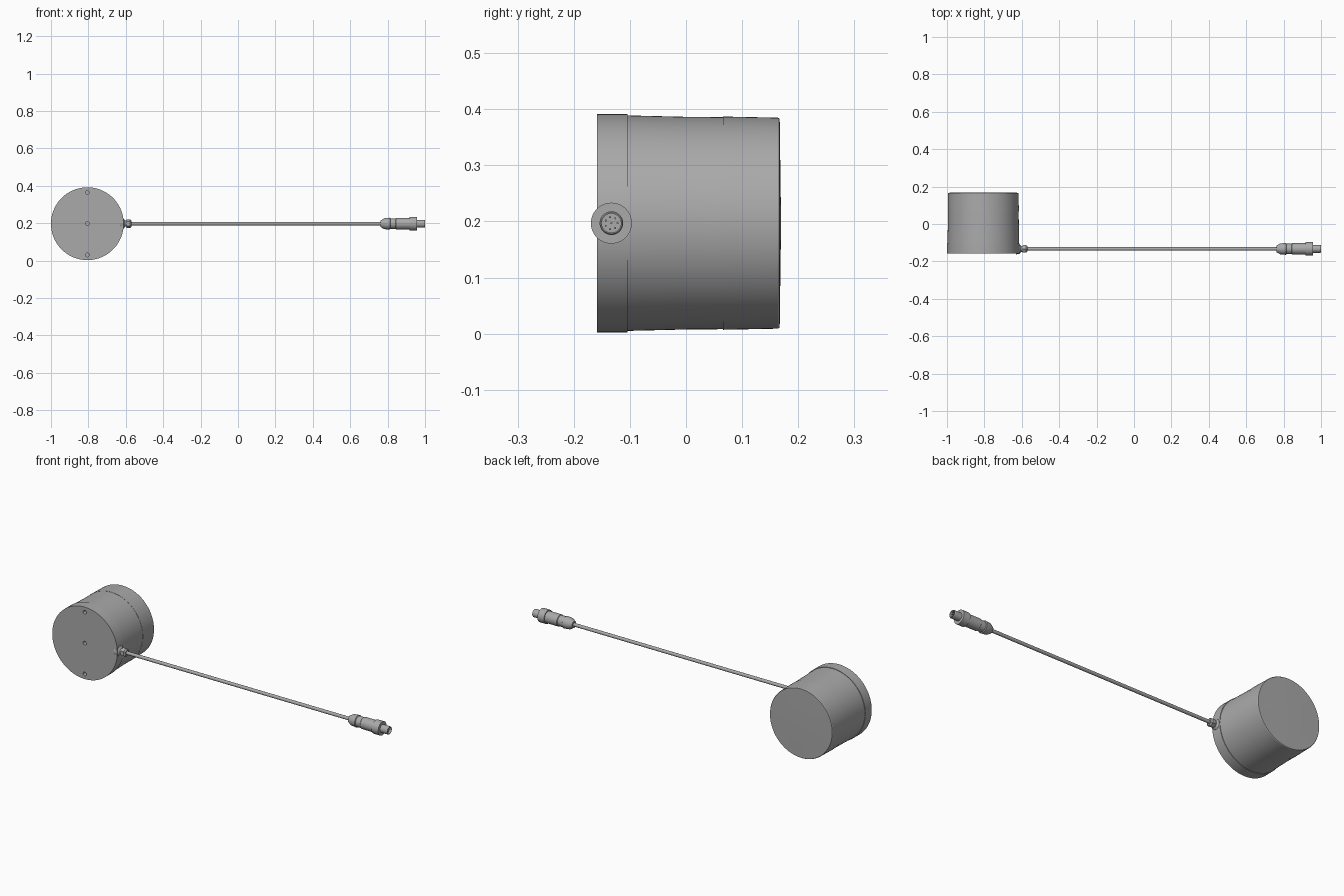
import bpy, bmesh, math
from mathutils import Matrix, Vector

cube = bpy.data.objects.get("Cube")
if cube:
    bpy.data.objects.remove(cube, do_unlink=True)

grey = bpy.data.materials.new("Metal grey")
grey.use_nodes = True
colour = (0.4, 0.4, 0.4, 1)
grey.diffuse_color = colour
grey.node_tree.nodes["Principled BSDF"].inputs["Base Color"].default_value = colour

CX, CZ = -0.8055, 0.197      # drum axis
CABLE_Y = -0.133             # cable axis


def lathe(name, profile, axis, origin, sides=48):
    """Turn (distance, radius) points about a world axis through origin."""
    direction = Vector((1, 0, 0)) if axis == "x" else Vector((0, 1, 0))
    side = Vector((0, 0, 1))
    other = direction.cross(side)
    bm = bmesh.new()
    rings = []
    for dist, radius in profile:
        centre = Vector(origin) + direction * dist
        if radius == 0:
            rings.append([bm.verts.new(centre)])
            continue
        angles = [math.tau * i / sides for i in range(sides)]
        rings.append([bm.verts.new(centre + radius * (side * math.cos(a) + other * math.sin(a)))
                      for a in angles])
    for a, b in zip(rings, rings[1:]):
        for i in range(sides):
            j = (i + 1) % sides
            corners = [a[i % len(a)], a[j % len(a)], b[j % len(b)], b[i % len(b)]]
            bm.faces.new(list(dict.fromkeys(corners)))
    bmesh.ops.recalc_face_normals(bm, faces=bm.faces)
    mesh = bpy.data.meshes.new(name)
    bm.to_mesh(mesh)
    bm.free()
    obj = bpy.data.objects.new(name, mesh)
    bpy.context.collection.objects.link(obj)
    mesh.materials.append(grey)
    return obj


def smooth(obj):
    bpy.ops.object.select_all(action="DESELECT")
    obj.select_set(True)
    bpy.context.view_layer.objects.active = obj
    bpy.ops.object.shade_smooth_by_angle(angle=math.radians(25))


def rod(name, start, end, radius, axis, origin, sides=24):
    return lathe(name, [(start, 0), (start, radius), (end, radius), (end, 0)],
                 axis, origin, sides)


# Front mounting plate with three screw holes
plate = rod("mounting_plate", -0.159, -0.104, 0.1945, "y", (CX, 0, CZ), 128)
for offset in (-0.167, 0, 0.167):
    cutter = rod("hole_cutter", -0.2, -0.135, 0.01, "y", (CX, 0, CZ + offset))
    cutter.hide_render = True
    cut = plate.modifiers.new("Screw hole", "BOOLEAN")
    cut.operation = "DIFFERENCE"
    cut.object = cutter
    bpy.context.view_layer.objects.active = plate
    bpy.ops.object.modifier_apply(modifier=cut.name)
    bpy.data.objects.remove(cutter, do_unlink=True)
smooth(plate)

# Slightly tapered drum housing
smooth(lathe("drum_housing", [(-0.104, 0), (-0.104, 0.192), (0, 0.1895), (0.066, 0.189),
                              (0.066, 0)], "y", (CX, 0, CZ), 128))

# Rear cap with a shallow domed face
smooth(lathe("rear_cap", [(0.066, 0), (0.066, 0.19), (0.164, 0.188), (0.167, 0.186),
                          (0.168, 0.11), (0.1695, 0)], "y", (CX, 0, CZ), 128))

# Cable gland: flared seat, neck and hexagonal nut
line = (0, CABLE_Y, CZ)
smooth(lathe("gland_seat", [(-0.63, 0), (-0.63, 0.03), (-0.612, 0.026), (-0.603, 0.016),
                            (-0.594, 0.016), (-0.594, 0)], "x", line))
smooth(lathe("gland_nut", [(-0.596, 0), (-0.596, 0.021), (-0.593, 0.023), (-0.577, 0.023),
                           (-0.57, 0.017), (-0.57, 0)], "x", line, 6))

# Cable
smooth(rod("cable", -0.58, 0.78, 0.009, "x", line))

# Plug body with strain relief, grip and collar
smooth(lathe("plug_body", [(0.763, 0), (0.763, 0.018), (0.782, 0.029), (0.812, 0.032),
                           (0.815, 0.028), (0.843, 0.028), (0.846, 0.031), (0.918, 0.031),
                           (0.918, 0.0365), (0.957, 0.0365), (0.957, 0)], "x", line))

# Hollow plug tip with contact pins
smooth(lathe("plug_tip", [(0.955, 0), (0.955, 0.021), (0.997, 0.021), (1, 0.019),
                          (1, 0.017), (0.975, 0.017), (0.975, 0)], "x", line))
for i in range(8):
    reach = 0.011 if i else 0
    angle = math.tau * i / 7
    pin_axis = (0, CABLE_Y + reach * math.cos(angle), CZ + reach * math.sin(angle))
    smooth(rod("contact_pin", 0.973, 0.995, 0.0018, "x", pin_axis, 12))
